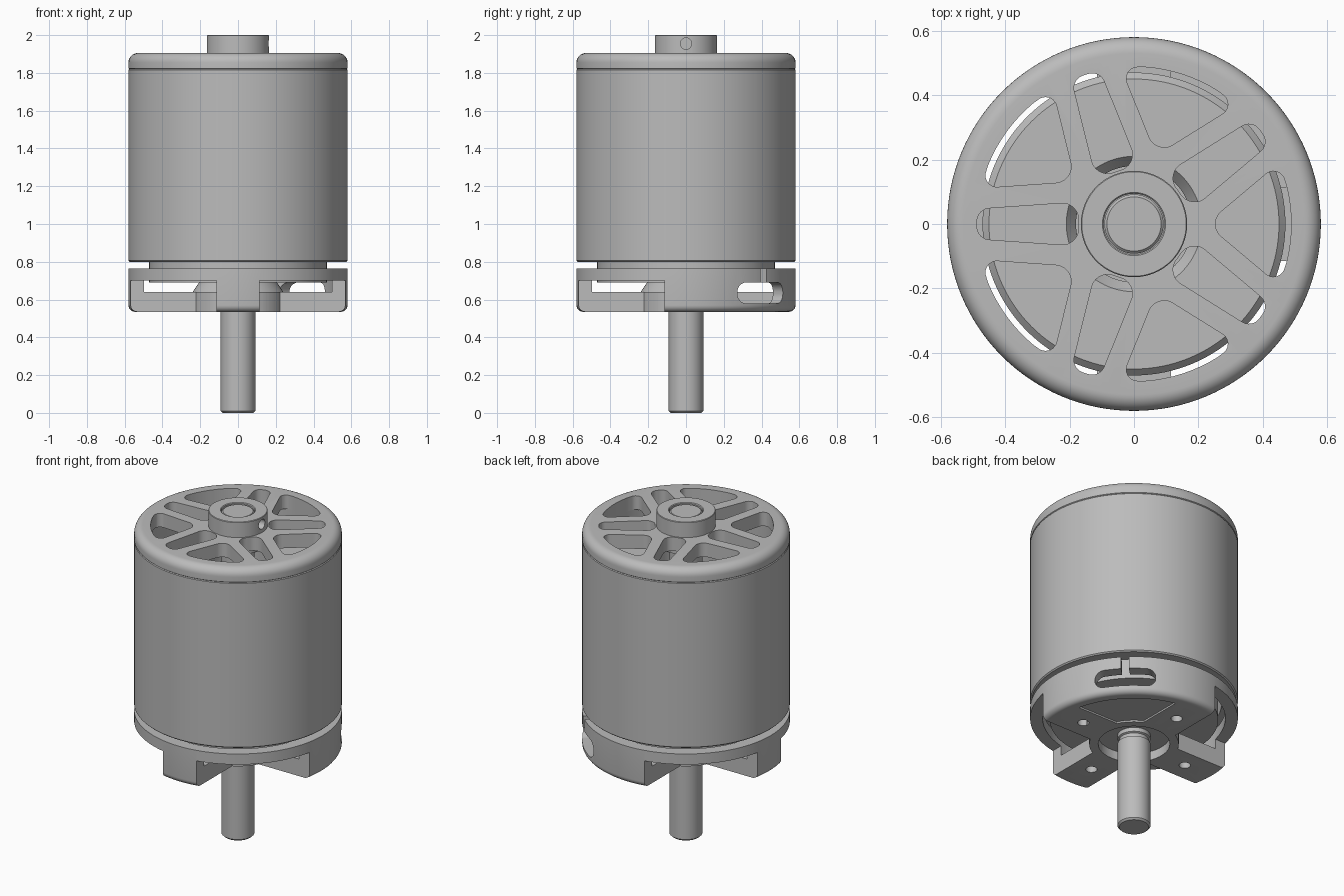
import bpy, bmesh, math
from mathutils import Vector

cube = bpy.data.objects.get("Cube")
if cube:
    bpy.data.objects.remove(cube, do_unlink=True)

grey = bpy.data.materials.new("satin grey metal")
grey.use_nodes = True
COLOUR = (0.5, 0.5, 0.5, 1)
grey.diffuse_color = COLOUR
grey.node_tree.nodes["Principled BSDF"].inputs["Base Color"].default_value = COLOUR


def make(name, bm):
    bmesh.ops.recalc_face_normals(bm, faces=bm.faces)
    mesh = bpy.data.meshes.new(name)
    bm.to_mesh(mesh)
    bm.free()
    mesh.materials.append(grey)
    ob = bpy.data.objects.new(name, mesh)
    bpy.context.collection.objects.link(ob)
    return ob


def lathe(name, profile, steps=128):
    """Spin a closed (radius, height) profile round the z axis."""
    bm = bmesh.new()
    rings = []
    for r, z in profile:
        if r == 0:
            rings.append([bm.verts.new((0, 0, z))] * steps)
        else:
            rings.append([bm.verts.new((r * math.cos(math.tau * i / steps),
                                        r * math.sin(math.tau * i / steps), z))
                          for i in range(steps)])
    for a, b in zip(rings, rings[1:] + rings[:1]):
        for i in range(steps):
            j = (i + 1) % steps
            corners = list(dict.fromkeys((a[i], a[j], b[j], b[i])))
            if len(corners) > 2:
                bm.faces.new(corners)
    return make(name, bm)


def rounded(points):
    """Round the corners of a polygon given as (x, y, radius)."""
    out = []
    for i, (x, y, r) in enumerate(points):
        p = Vector((x, y))
        if r == 0:
            out.append(p)
            continue
        a = (Vector(points[i - 1][:2]) - p).normalized()
        b = (Vector(points[(i + 1) % len(points)][:2]) - p).normalized()
        half = a.angle(b) / 2
        centre = p + (a + b).normalized() * r / math.sin(half)
        s, e = (p + d * r / math.tan(half) - centre for d in (a, b))
        for k in range(9):
            t = k / 8
            out.append(centre + (s * (1 - t) + e * t).normalized() * r)
    return out


def prism(points, z0, z1, turn=0):
    bm = bmesh.new()
    c, s = math.cos(turn), math.sin(turn)
    rows = [[bm.verts.new((c * x - s * y, s * x + c * y, z)) for x, y in points]
            for z in (z0, z1)]
    bm.faces.new(rows[0])
    bm.faces.new(rows[1])
    for i in range(len(points)):
        j = (i + 1) % len(points)
        bm.faces.new((rows[0][i], rows[0][j], rows[1][j], rows[1][i]))
    return make("cutter", bm)


def arc(r, a0, a1, n):
    return [(r * math.cos(math.radians(a0 + (a1 - a0) * i / n)),
             r * math.sin(math.radians(a0 + (a1 - a0) * i / n))) for i in range(n + 1)]


def circle(r, x=0, y=0, n=32):
    return [(x + px, y + py) for px, py in arc(r, 0, 360, n)[:-1]]


def sideways(cutter, z, turn):
    """Lay an upright cutter on its side, pointing outwards at height z."""
    cutter.rotation_euler = (math.pi / 2, 0, turn + math.pi / 2)
    cutter.location.z = z
    return cutter


def cut(ob, cutters):
    bpy.context.view_layer.update()
    bpy.context.view_layer.objects.active = ob
    for cutter in cutters:
        cutter.hide_render = True
        mod = ob.modifiers.new("cut", 'BOOLEAN')
        mod.operation = 'DIFFERENCE'
        mod.solver = 'EXACT'
        mod.object = cutter
        bpy.ops.object.modifier_apply(modifier=mod.name)
        bpy.data.objects.remove(cutter, do_unlink=True)


parts = []

# Rotating can with rounded shoulder and a fine joint line under the end cap
shoulder = [(0.53 + x, 1.855 + z) for x, z in arc(0.05, 0, 90, 8)]
can = lathe("bell_can", [(0.49, 0.80), (0.573, 0.80), (0.58, 0.807), (0.58, 1.816),
                         (0.575, 1.82), (0.58, 1.824)] + shoulder +
            [(0, 1.905), (0, 1.82), (0.49, 1.82)])
wide = rounded([(0.225, 0, 0.05), (0.45, -0.189, 0.035)] +
               [(x, y, 0) for x, y in arc(0.488, -14, 14, 8)] + [(0.45, 0.189, 0.035)])
narrow = rounded([(0.172, 0.068, 0.05), (0.172, -0.068, 0.05),
                  (0.487, -0.046, 0.04), (0.487, 0.046, 0.04)])
windows = []
for i in range(5):
    turn = math.tau * i / 5
    windows.append(prism(wide, 1.7, 2, turn))
    windows.append(prism(narrow, 1.7, 2, turn + math.pi / 5))
cut(can, windows)
parts.append(can)

# Collar on the end cap with its set screw hole
collar = lathe("shaft_collar", [(0.094, 1.80), (0.165, 1.80), (0.165, 1.997), (0.162, 2.0),
                                (0.098, 2.0), (0.094, 1.996)], 64)
cut(collar, [sideways(prism(circle(0.03), 0.11, 0.3), 1.955, 0)])
parts.append(collar)

# Shaft with chamfered end and retaining groove
parts.append(lathe("shaft", [(0, 0), (0.082, 0), (0.092, 0.01), (0.092, 0.535), (0.082, 0.54),
                             (0.082, 0.56), (0.092, 0.565), (0.092, 1.985), (0.084, 1.993),
                             (0, 1.993)], 64))

# Stationary core inside the can
parts.append(lathe("stator_core", [(0.18, 0.69), (0.47, 0.69), (0.47, 1.70), (0.45, 1.72),
                                   (0.21, 1.72), (0.18, 1.68)]))

# Mounting base: floor plate, outer wall, cross arms
foot = [(0.545 + x, 0.57 + z) for x, z in arc(0.035, -90, 0, 6)]
base = lathe("mounting_base", [(0, 0.535)] + foot +
             [(0.58, 0.765), (0.51, 0.765), (0.51, 0.64), (0, 0.64)])
inner = arc(0.25, 62.6, 27.4, 8)
opening = [(0.115, 0.8)] + inner + [(0.8, 0.115), (0.8, 0.8)]
pocket = inner + arc(0.51, 13, 77, 16)
cutters = [prism(opening, 0.4, 0.70, math.pi / 2 * i) for i in (1, 2, 3)]
cutters += [prism(pocket, 0.58, 0.9), prism(pocket, 0.4, 0.545)]
# Bearing recess and mounting holes
cutters.append(prism(circle(0.2, n=64), 0.4, 0.59))
for i in range(4):
    a = math.pi / 2 * i
    cutters.append(prism(circle(0.032, 0.37 * math.cos(a), 0.37 * math.sin(a)), 0.4, 0.9))
# Cable slot and the narrow notch above it
slot = rounded([(-0.17, -0.055, 0.05), (0.17, -0.055, 0.05),
                (0.17, 0.055, 0.05), (-0.17, 0.055, 0.05)])
notch = [(-0.022, 0), (0.022, 0), (0.022, 0.2), (-0.022, 0.2)]
cutters += [sideways(prism(p, 0.4, 0.8), 0.635, math.pi / 4) for p in (slot, notch)]
cut(base, cutters)
parts.append(base)

# Hub joining the base to the core
parts.append(lathe("base_hub", [(0.1, 0.59), (0.24, 0.59), (0.24, 0.64), (0.20, 0.70),
                                (0.1, 0.70)], 64))

# Smooth curved faces, keep edges crisp
bpy.ops.object.select_all(action='DESELECT')
for ob in parts:
    ob.select_set(True)
bpy.context.view_layer.objects.active = parts[0]
bpy.ops.object.shade_smooth_by_angle(angle=math.radians(25))
